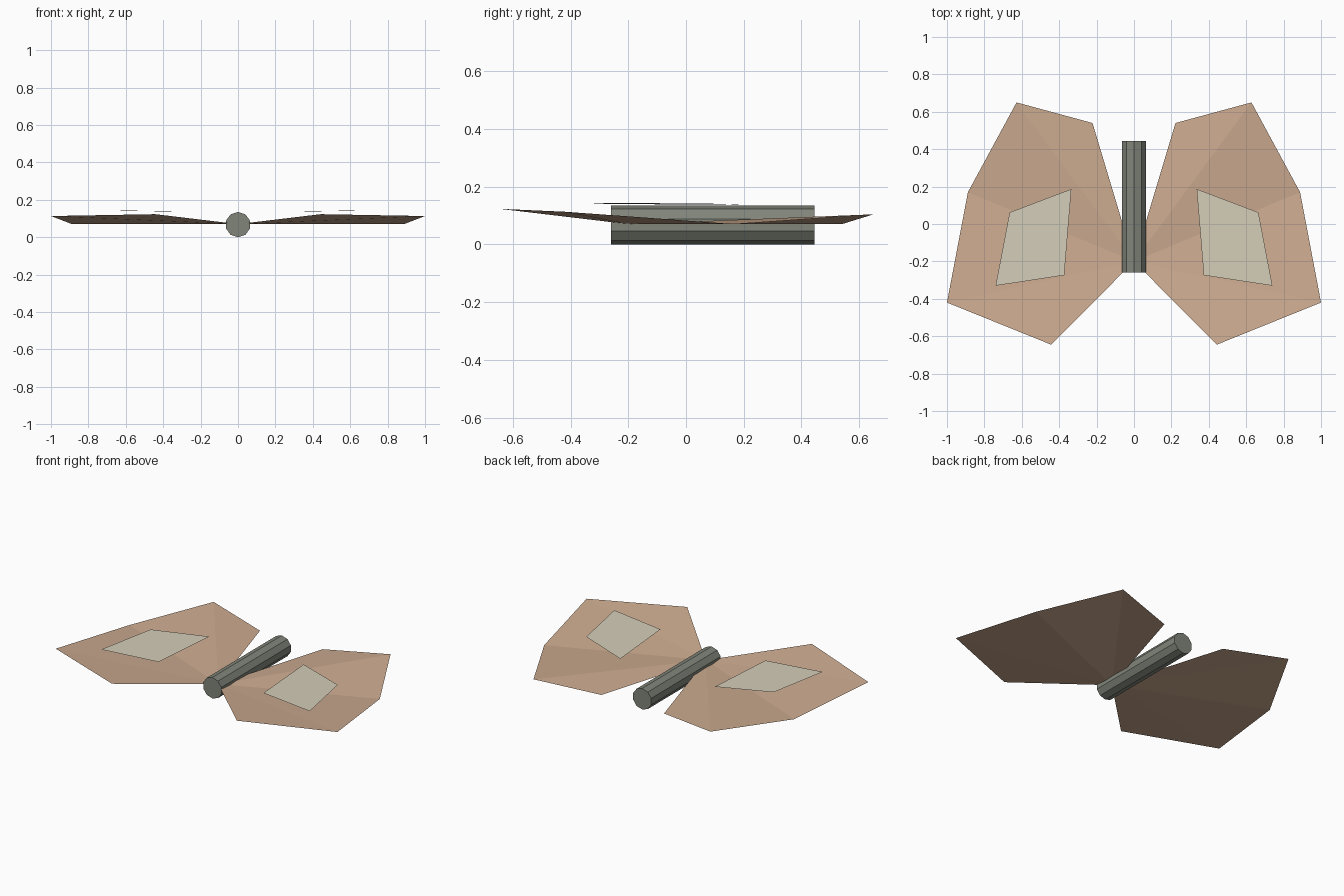
import bpy, math
from mathutils import Matrix

if "Cube" in bpy.data.objects:
    bpy.data.objects.remove(bpy.data.objects["Cube"])


def material(name, rgb):
    m = bpy.data.materials.new(name)
    m.diffuse_color = (*rgb, 1)
    m.use_nodes = True
    m.node_tree.nodes["Principled BSDF"].inputs["Base Color"].default_value = m.diffuse_color
    return m


def sheet(name, verts, faces, mat):
    me = bpy.data.meshes.new(name)
    me.from_pydata(verts, [], faces)
    me.materials.append(mat)
    ob = bpy.data.objects.new(name, me)
    bpy.context.collection.objects.link(ob)
    return ob


def mirrored(points, side):
    # outlines run clockwise from above on +x; reverse there so normals face up
    pts = [(side * x, y, z) for x, y, z in points]
    return pts[::-1] if side > 0 else pts


tan = material("wing_tan", (0.61, 0.41, 0.28))
cream = material("spot_cream", (0.66, 0.61, 0.48))
grey = material("body_grey", (0.22, 0.235, 0.195))

# Body: ten-sided rod along y, with an edge at the top
R = 0.0675
bpy.ops.mesh.primitive_cylinder_add(vertices=10, radius=R, depth=0.705)
body = bpy.context.object
body.name = "body"
body.data.transform(Matrix.Translation((0, 0.0925, R)) @ Matrix.Rotation(math.radians(90), 4, 'X'))
body.data.materials.append(grey)

ROOT = (0, -0.2, 0.07)
WING = [(0.222, 0.54, 0.07), (0.628, 0.65, 0.104), (0.888, 0.17, 0.07),
        (1.0, -0.42, 0.113), (0.443, -0.645, 0.123)]
SPOT = [(0.335, 0.187, 0.137), (0.665, 0.062, 0.142),
        (0.74, -0.33, 0.143), (0.373, -0.274, 0.14)]

for side, label in ((1, "right"), (-1, "left")):
    # Wing: folded fan of triangles from the root
    rim = mirrored(WING, side)
    fan = [(0, i, i + 1) for i in range(1, len(rim))]
    sheet(label + "_wing", [ROOT] + rim, fan, tan)
    # Spot: pale panel floating just above the wing
    sheet(label + "_wing_spot", mirrored(SPOT, side), [(0, 1, 2, 3)], cream)
